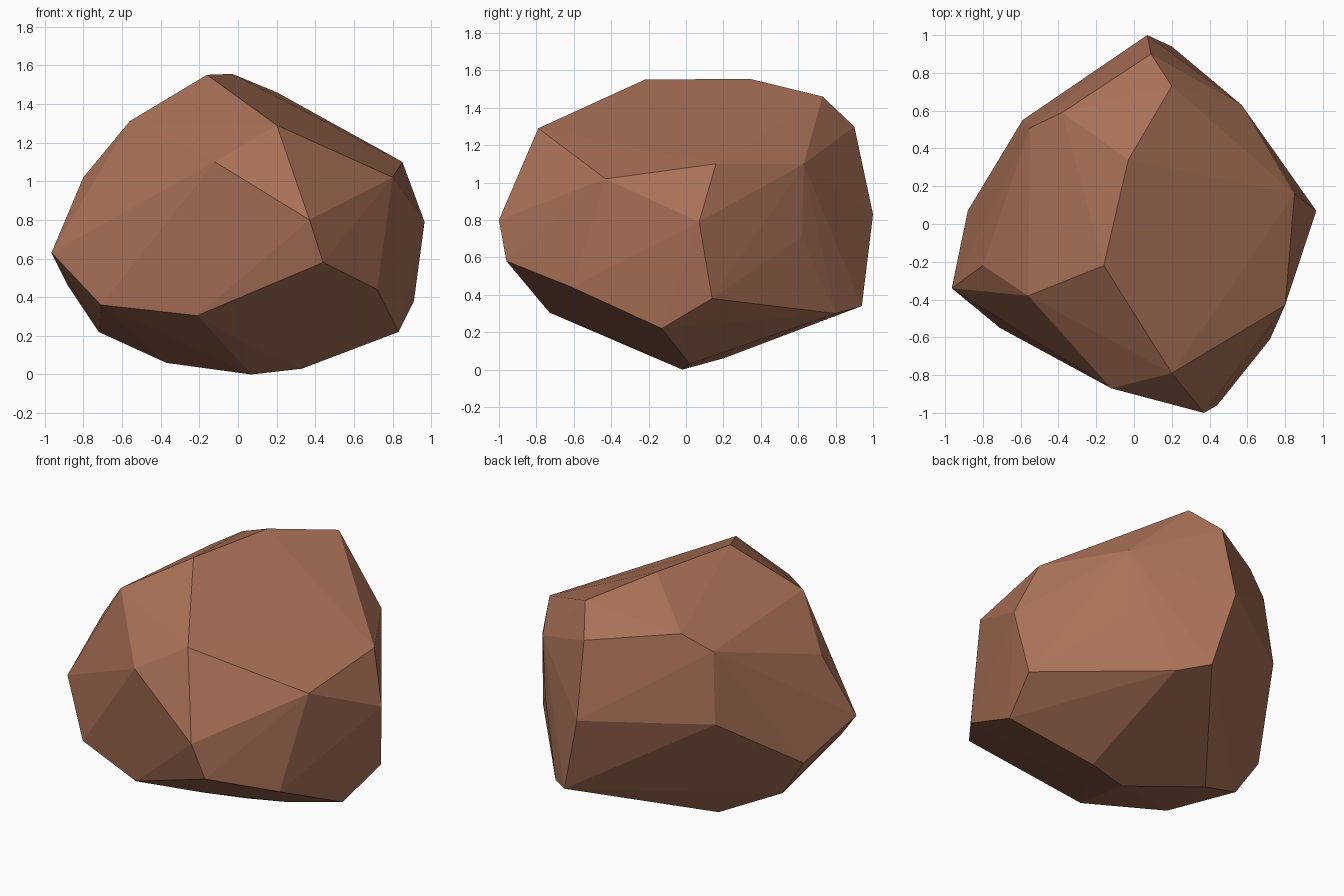
import bpy, bmesh

if "Cube" in bpy.data.objects:
    bpy.data.objects.remove(bpy.data.objects["Cube"])

# Corner points of the faceted boulder, grouped in rings from crown to base
crown = [(-.16, -.22, 1.55), (-.03, .34, 1.555), (.20, .73, 1.46),
         (.85, .16, 1.10), (.80, -.43, 1.02), (.20, -.79, 1.29)]
shoulder = [(-.56, -.38, 1.31), (-.80, -.22, 1.02), (-.12, -.87, 1.10),
            (-.38, .59, 1.35), (-.55, .51, 1.25), (.09, .90, 1.30),
            (.57, .63, 1.10)]
waist = [(-.965, -.34, .63), (-.59, .55, .81), (.07, 1.0, .83),
         (.56, .62, .71), (.965, .07, .79), (.37, -1.0, .80),
         (.44, -.96, .58), (.72, -.61, .44)]
skirt = [(-.71, -.55, .36), (-.88, .07, .46), (.20, .94, .34),
         (.36, .80, .30), (.91, .14, .38), (.83, -.13, .22),
         (-.21, -.73, .305), (-.72, .055, .22)]
base = [(-.37, .20, .06), (.07, -.02, 0), (.33, .02, .03), (.02, -.40, .17)]

# Wrap the points in a convex hull to get the flat chiselled faces
bm = bmesh.new()
for p in crown + shoulder + waist + skirt + base:
    bm.verts.new(p)
bmesh.ops.convex_hull(bm, input=bm.verts[:])
bmesh.ops.delete(bm, geom=[v for v in bm.verts if not v.link_faces], context='VERTS')
# Merge nearly coplanar triangles into larger facets
bmesh.ops.dissolve_limit(bm, angle_limit=0.03, verts=bm.verts[:], edges=bm.edges[:])
bmesh.ops.recalc_face_normals(bm, faces=bm.faces[:])

mesh = bpy.data.meshes.new("boulder")
bm.to_mesh(mesh)
bm.free()

# Single reddish brown stone colour
stone = bpy.data.materials.new("brown stone")
stone.diffuse_color = (0.40, 0.165, 0.095, 1)
stone.use_nodes = True
stone.node_tree.nodes["Principled BSDF"].inputs["Base Color"].default_value = stone.diffuse_color
mesh.materials.append(stone)

boulder = bpy.data.objects.new("boulder", mesh)
bpy.context.collection.objects.link(boulder)
